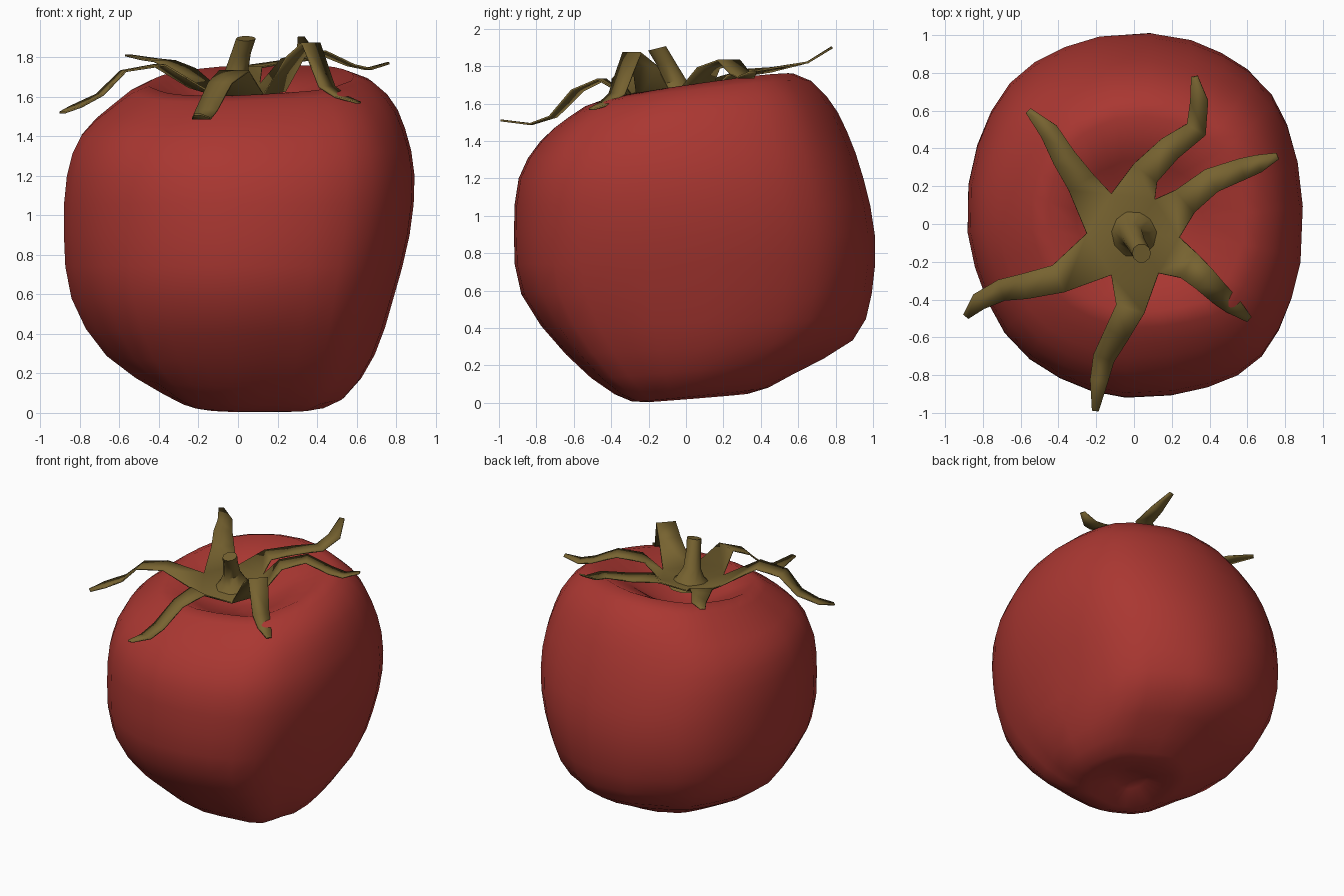
import bpy, bmesh, math
from mathutils import Vector

if "Cube" in bpy.data.objects:
    bpy.data.objects.remove(bpy.data.objects["Cube"])


def material(name, rgb):
    m = bpy.data.materials.new(name)
    m.diffuse_color = (*rgb, 1)
    m.use_nodes = True
    m.node_tree.nodes["Principled BSDF"].inputs["Base Color"].default_value = m.diffuse_color
    return m


RED = material("tomato red", (0.40, 0.038, 0.031))
OLIVE = material("olive green", (0.185, 0.125, 0.03))


def finish(bm, name, mat):
    bmesh.ops.recalc_face_normals(bm, faces=bm.faces)
    me = bpy.data.meshes.new(name)
    bm.to_mesh(me)
    bm.free()
    me.materials.append(mat)
    ob = bpy.data.objects.new(name, me)
    bpy.context.collection.objects.link(ob)
    for p in me.polygons:
        p.use_smooth = True
    return ob


def skin(bm, rings):
    for a, b in zip(rings, rings[1:]):
        n = len(a)
        for i in range(n):
            j = (i + 1) % n
            bm.faces.new((a[i], a[j], b[j], b[i]))


def halfway(p, i):
    """Smooth midpoint between rings i and i + 1."""
    a, b, c, d = (p[min(max(k, 0), len(p) - 1)] for k in (i - 1, i, i + 1, i + 2))
    return [(-s + 9 * t + 9 * u - v) / 16 for s, t, u, v in zip(a, b, c, d)]


# Fruit: lopsided rings (left, right, front, back, height, tilt in y, tilt in x, rib depth)
RINGS = [
    (-.06, .16, -.10, .12, .09, .05, 0, 0),
    (-.19, .34, -.22, .32, .022, .08, -.01, .03),
    (-.37, .53, -.38, .54, .087, .11, -.02, .035),
    (-.66, .68, -.64, .86, .29, .05, 0, .03),
    (-.84, .78, -.88, .975, .58, 0, 0, .015),
    (-.88, .865, -.92, 1.0, .90, 0, 0, .008),
    (-.865, .89, -.895, .94, 1.20, 0, 0, .008),
    (-.79, .84, -.78, .85, 1.42, .03, .02, .012),
    (-.63, .75, -.63, .74, 1.575, .08, .04, .014),
    (-.45, .58, -.47, .56, 1.675, .145, .04, .02),
    (-.30, .36, -.31, .33, 1.58, .16, .03, .03),
    (-.13, .13, -.15, .13, 1.48, 0, 0, 0),
]
SMOOTHED = []
for i, ring in enumerate(RINGS):
    SMOOTHED.append(ring)
    if 1 <= i <= 8:
        SMOOTHED.append(halfway(RINGS, i))
N = 30
# squareness of each quadrant: (x positive, y positive)
POWER = {(True, True): .78, (False, True): .85, (True, False): .80, (False, False): 1.02}
bm = bmesh.new()
rings = []
for l, r, f, b, z, ty, tx, rib in SMOOTHED:
    ring = []
    for i in range(N):
        a = 2 * math.pi * (i + .25) / N
        c, s = math.cos(a), math.sin(a)
        k = 1 + rib * math.cos(8 * a + 0.4) * .7 + rib * 0.6 * math.sin(5 * a)
        e = POWER[c > 0, s > 0]
        x = (r if c > 0 else -l) * math.copysign(abs(c) ** e, c) * k
        y = (b if s > 0 else -f) * math.copysign(abs(s) ** e, s) * k
        ring.append(bm.verts.new((x, y, max(0, z + ty * y + tx * x))))
    rings.append(ring)
skin(bm, rings)
for ring, z in ((rings[0], 0.11), (rings[-1], 1.46)):
    tip = bm.verts.new((0.02, 0, z))
    for i in range(N):
        bm.faces.new((ring[i], ring[(i + 1) % N], tip))
finish(bm, "fruit_body", RED)

# Calyx: star-shaped collar whose valleys carry the six sepals
VALLEYS = [(.11, .13, 1.66), (-.12, .16, 1.66), (-.25, -.05, 1.65),
           (-.12, -.27, 1.61), (.13, -.26, 1.61), (.24, -.07, 1.63)]
# sepal spines, starting after the collar (between valley k and k + 1)
SEPALS = [
    [(.06, .27, 1.75), (.19, .40, 1.77), (.33, .50, 1.79), (.345, .65, 1.82), (.32, .78, 1.90)],
    [(-.28, .22, 1.74), (-.37, .35, 1.78), (-.45, .49, 1.79), (-.56, .60, 1.81)],
    [(-.40, -.29, 1.76), (-.58, -.33, 1.73), (-.70, -.35, 1.61), (-.82, -.41, 1.55), (-.89, -.49, 1.52)],
    [(-.02, -.45, 1.73), (-.09, -.58, 1.67), (-.16, -.71, 1.53), (-.185, -.83, 1.49), (-.205, -.99, 1.51)],
    [(.29, -.22, 1.80), (.37, -.29, 1.87), (.45, -.37, 1.65), (.52, -.43, 1.60), (.61, -.505, 1.57)],
    [(.27, .12, 1.79), (.41, .23, 1.83), (.57, .29, 1.76), (.66, .32, 1.74), (.76, .36, 1.77)],
]
bm = bmesh.new()
hub = bm.verts.new((0, -.04, 1.61))
valley = [bm.verts.new(v) for v in VALLEYS]
for k, spine in enumerate(SEPALS):
    left, right = valley[k], valley[(k + 1) % 6]
    bm.faces.new((hub, left, right))
    pts = [(left.co + right.co) / 2] + [Vector(p) for p in spine]
    n = len(pts) - 1
    for i in range(1, n + 1):
        d = pts[min(i + 1, n)] - pts[i - 1]
        side = Vector((d.y, -d.x, 0)).normalized()
        if side.dot(left.co - right.co) < 0:
            side = -side
        w = 0.018 if i == n else 0.078 - 0.04 * (i - 1) / (n - 1)
        a = bm.verts.new(pts[i] + side * w)
        b = bm.verts.new(pts[i] - side * w)
        bm.faces.new((left, a, b, right))
        left, right = a, b
calyx = finish(bm, "calyx", OLIVE)
mod = calyx.modifiers.new("thickness", "SOLIDIFY")
mod.thickness = 0.01
mod.offset = 0

# Stem: short leaning stalk flaring into the calyx
bm = bmesh.new()
rings = []
for x, y, z, r in ((0, -.04, 1.60, .15), (-.005, -.04, 1.65, .10), (-.01, -.06, 1.72, .06),
                   (.015, -.11, 1.82, .05), (.04, -.155, 1.895, .05)):
    rings.append([bm.verts.new((x + r * math.cos(t * math.pi / 5), y + r * math.sin(t * math.pi / 5),
                                z + (0.25 * r * math.sin(t * math.pi / 5) if z > 1.7 else 0)))
                  for t in range(10)])
skin(bm, rings)
bm.faces.new(rings[-1])
bm.faces.new(rings[0])
stem = finish(bm, "stem", OLIVE)

# Crisp sepal folds and stem cut
for ob in (calyx, stem):
    bpy.ops.object.select_all(action="DESELECT")
    ob.select_set(True)
    bpy.context.view_layer.objects.active = ob
    bpy.ops.object.shade_smooth_by_angle(angle=math.radians(40))
